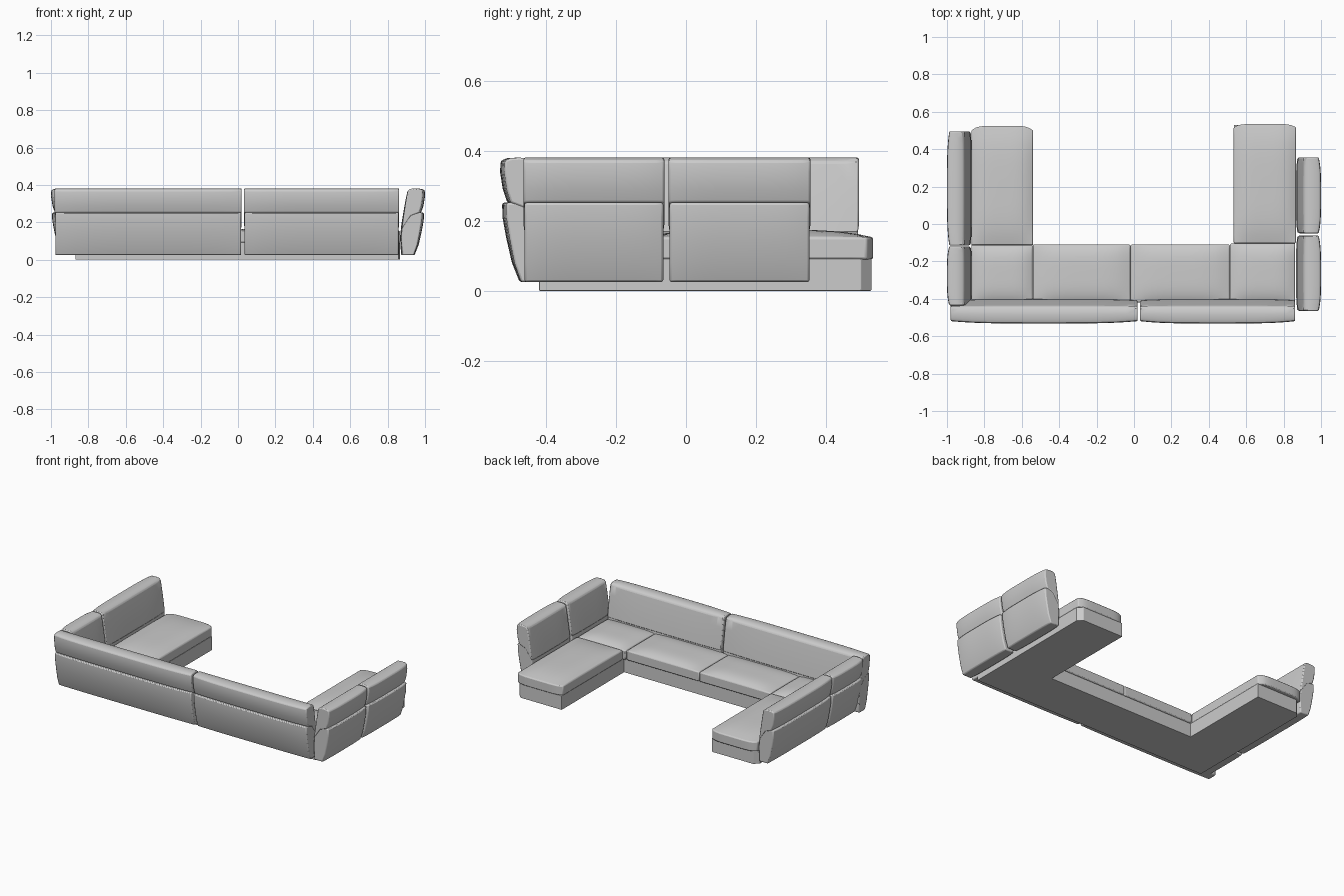
import bpy, bmesh

if "Cube" in bpy.data.objects:
    bpy.data.objects.remove(bpy.data.objects["Cube"])


def finish(bm, name, bevel=0.006, smooth=True):
    bmesh.ops.recalc_face_normals(bm, faces=bm.faces)
    me = bpy.data.meshes.new(name)
    bm.to_mesh(me)
    bm.free()
    ob = bpy.data.objects.new(name, me)
    bpy.context.collection.objects.link(ob)
    mod = ob.modifiers.new("soft_edges", 'BEVEL')
    mod.width, mod.segments = bevel, 2
    mod.limit_method, mod.angle_limit = 'ANGLE', 0.7
    if smooth:
        bpy.ops.object.select_all(action='DESELECT')
        ob.select_set(True)
        bpy.context.view_layer.objects.active = ob
        bpy.ops.object.shade_smooth_by_angle(angle=0.6)
    return ob


# Plinth: U-shaped slab with clipped outer corners at the arm ends
def plinth():
    pts = [(-.87, -.42), (.86, -.42), (.865, .50), (.835, .53), (.535, .53),
           (.535, -.12), (-.54, -.12), (-.54, .50), (-.84, .50), (-.87, .47)]
    bm = bmesh.new()
    face = bm.faces.new([bm.verts.new((x, y, 0)) for x, y in pts])
    ext = bmesh.ops.extrude_face_region(bm, geom=[face])
    for v in ext["geom"]:
        if isinstance(v, bmesh.types.BMVert):
            v.co.z = 0.092
    finish(bm, "plinth", 0.002, False)


# Seat cushion: crowned pad, optionally bowed at its free end
def seat(name, x0, x1, y0, y1, bow=0.0):
    bm = bmesh.new()
    bmesh.ops.create_grid(bm, x_segments=14, y_segments=14, size=1)
    for v in bm.verts:
        u, w = v.co.x, v.co.y
        y = y0 + (y1 - y0) * (w + 1) / 2
        y += bow * (1 - u ** 6) * max(w, 0) ** 2
        z = .153 + .022 * (1 - u ** 4) * (1 - w ** 4)
        v.co = (x0 + (x1 - x0) * (u + 1) / 2, y, z)
    ext = bmesh.ops.extrude_face_region(bm, geom=list(bm.faces))
    for v in ext["geom"]:
        if isinstance(v, bmesh.types.BMVert):
            v.co.z = 0.09
    finish(bm, name)


# Backrest cross-sections: (outward distance, height)
LOWER = [(.006, .025), (.078, .025), (.100, .08), (.116, .15), (.127, .21),
         (.128, .252), (.03, .252), (.008, .19), (0, .12)]
UPPER = [(.004, .165), (.06, .235), (.113, .252), (.126, .29), (.134, .34), (.132, .372),
         (.115, .379), (.085, .381), (.055, .379), (.04, .368), (.028, .31), (.014, .23)]


# Loft a section along the run, thinning it towards both ends
def cushion(name, section, s0, s1, place):
    bm = bmesh.new()
    rings, n, k = [], 18, len(section)
    for i in range(n + 1):
        t = 2 * i / n - 1
        thin = .15 * t ** 4
        s = (s0 + s1) / 2 + t * (s1 - s0) / 2
        mid = .05
        rings.append([bm.verts.new(place(d - thin * (d - mid), s, z)) for d, z in section])
    for a, b in zip(rings, rings[1:]):
        for j in range(k):
            bm.faces.new((a[j], a[(j + 1) % k], b[(j + 1) % k], b[j]))
    bm.faces.new(rings[0])
    bm.faces.new(rings[-1])
    finish(bm, name)


def on_front(d, s, z): return (s, -.398 - d, z)
def on_right(d, s, z): return (.866 + d, s, z)
def on_left(d, s, z): return (-.866 - d, s, z)


plinth()

seat("corner_seat_left", -.87, -.542, -.42, -.115)
seat("middle_seat_left", -.54, -.02, -.42, -.11)
seat("middle_seat_right", -.018, .512, -.42, -.11)
seat("corner_seat_right", .514, .862, -.42, -.105)
seat("chaise_seat_left", -.87, -.54, -.113, .50, .025)
seat("chaise_seat_right", .533, .866, -.103, .517, .018)

# Backrests: each panel is a lower and an upper cushion
for label, s0, s1, place in (("long_back_left", -.98, .02, on_front),
                             ("long_back_right", .032, .862, on_front),
                             ("right_back_near", -.465, -.062, on_right),
                             ("right_back_far", -.05, .356, on_right),
                             ("left_back_near", -.435, -.12, on_left),
                             ("left_back_far", -.115, .495, on_left)):
    cushion(label + "_lower", LOWER, s0 + .003, s1 - .003, place)
    cushion(label + "_upper", UPPER, s0, s1, place)
